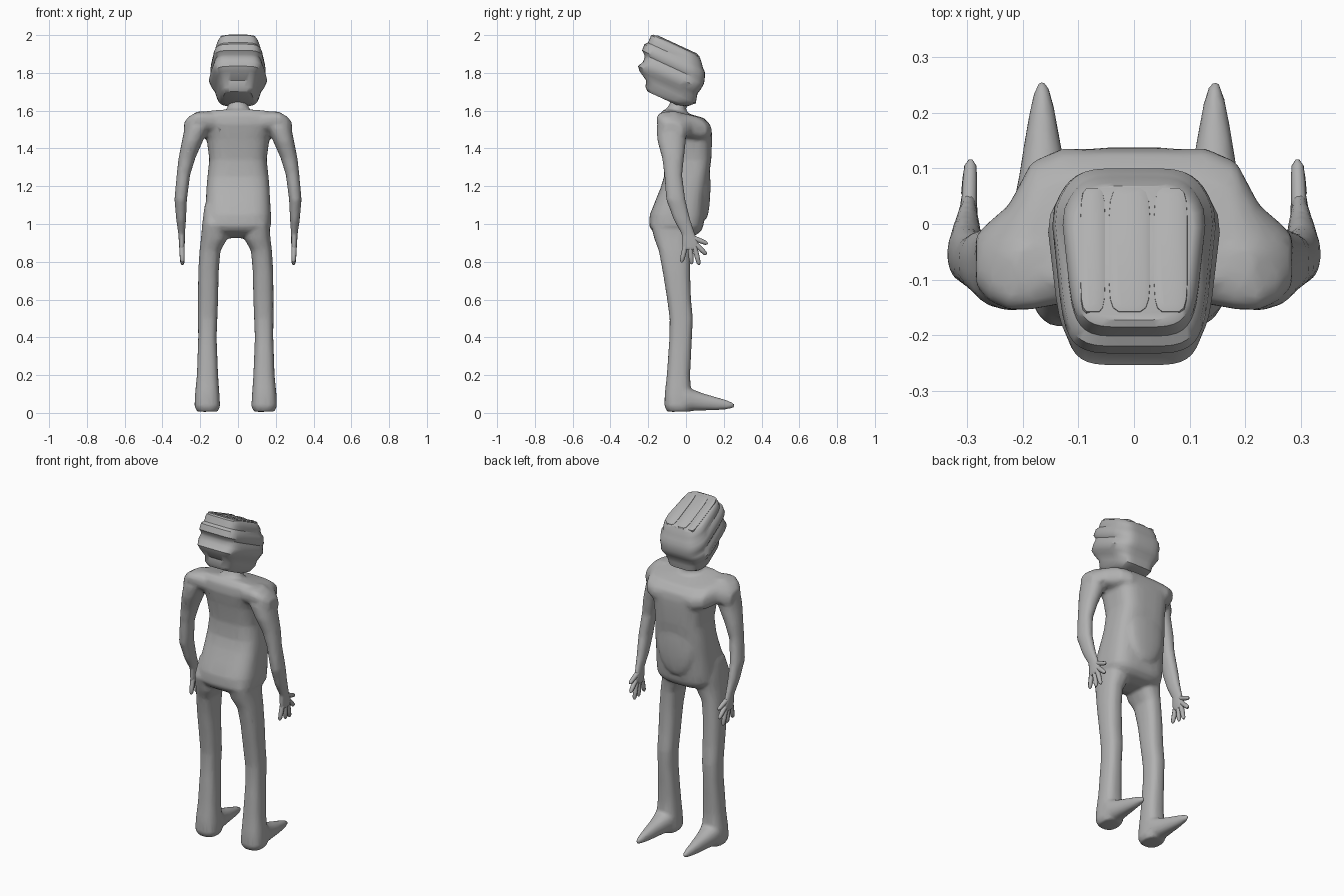
import bpy, bmesh, math
from mathutils import Vector

if "Cube" in bpy.data.objects:
    bpy.data.objects.remove(bpy.data.objects["Cube"])

grey = bpy.data.materials.new("plain grey")
grey.diffuse_color = (0.44, 0.44, 0.44, 1)
grey.use_nodes = True
grey.node_tree.nodes["Principled BSDF"].inputs["Base Color"].default_value = grey.diffuse_color


def only(obs):
    """Select just these objects."""
    bpy.ops.object.select_all(action='DESELECT')
    for ob in obs:
        ob.select_set(True)
    bpy.context.view_layer.objects.active = obs[0]


def loft(name, rings, angle=50, mirror=False, shift=0.0):
    """Skin a list of point rings, with capped ends."""
    bm = bmesh.new()
    loops = [[bm.verts.new(p) for p in ring] for ring in rings]
    n = len(loops[0])
    for a, b in zip(loops, loops[1:]):
        for i in range(n):
            bm.faces.new((a[i], a[(i + 1) % n], b[(i + 1) % n], b[i]))
    bm.faces.new(loops[0])
    bm.faces.new(loops[-1])
    bmesh.ops.recalc_face_normals(bm, faces=bm.faces)
    mesh = bpy.data.meshes.new(name)
    bm.to_mesh(mesh)
    bm.free()
    ob = bpy.data.objects.new(name, mesh)
    bpy.context.collection.objects.link(ob)
    ob.location.x = shift
    mesh.materials.append(grey)
    only([ob])
    bpy.ops.object.shade_smooth_by_angle(angle=math.radians(angle))
    if mirror:
        m = ob.modifiers.new("mirror", 'MIRROR')
        m.use_axis = (True, False, False)
    return ob


def oval(x0, x1, y0, y1, power=2.0, n=20):
    """Rounded-box outline between two x and two y limits."""
    pts = []
    for i in range(n):
        t = 2 * math.pi * (i + 0.5) / n
        c, s = math.cos(t), math.sin(t)
        pts.append(((x0 + x1) / 2 + (x1 - x0) / 2 * math.copysign(abs(c) ** (2 / power), c),
                    (y0 + y1) / 2 + (y1 - y0) / 2 * math.copysign(abs(s) ** (2 / power), s)))
    return pts


# Torso: height, half width, back, front; the shoulder top slopes down to the chest
torso = [(0.925, .06, -.09, .0), (.942, .13, -.145, .055), (.965, .16, -.18, .082),
         (.99, .175, -.196, .092), (1.05, .175, -.192, .1), (1.13, .17, -.16, .106),
         (1.19, .167, -.135, .113), (1.25, .162, -.117, .122), (1.34, .152, -.113, .134),
         (1.45, .165, -.13, .138), (1.52, .2, -.147, .138), (1.57, .21, -.142, .13),
         (1.6, .19, -.12, .095), (1.608, .08, -.10, .0)]
rings = []
for z, w, yb, yf in torso:
    slope = 0.2 * min(max((z - 1.4) / 0.15, 0), 1)
    rings.append([(x, y, z - slope * (y + .1)) for x, y in oval(-w, w, yb, yf, 3.3, 28)])
body = [loft("body", rings)]

# Belly: low oval swelling on the chest side
rings = []
for i in range(1, 10):
    t = math.pi * i / 10
    r, z = math.sin(t), 1.2 - .18 * math.cos(t)
    rings.append([(x, y, z) for x, y in oval(-.12 * r, .12 * r, .095 - .035 * r, .1 + .03 * r, 2.2, 16)])
body.append(loft("belly", rings))

# Shoulders: distance out, back, front, bottom, top
shoulder = [(.06, -.125, .135, 1.47, 1.603), (.13, -.145, .137, 1.47, 1.603),
            (.185, -.155, .112, 1.48, 1.603), (.225, -.155, .035, 1.49, 1.592),
            (.26, -.14, .005, 1.46, 1.572), (.285, -.11, -.02, 1.47, 1.545)]
body.append(loft("shoulders", [[(x, y, z - .2 * (y + .1)) for y, z in oval(a, b, c, d, 2.6, 20)]
                               for x, a, b, c, d in shoulder], mirror=True))

# Neck
body.append(loft("neck", [[(x, y, z) for x, y in oval(-w, w, yb, yf, 2, 12)] for z, w, yb, yf in
                          [(1.56, .1, -.12, .03), (1.61, .062, -.105, .0), (1.64, .05, -.085, .02),
                           (1.70, .055, -.08, .04)]]))

# Legs: height, inner, outer, back, front
leg = [(1.1, .09, .165, -.14, .0), (1.0, .05, .178, -.188, .04), (.92, .045, .185, -.168, .03),
       (.86, .08, .192, -.145, .022), (.75, .09, .199, -.124, .022), (.6, .093, .2, -.10, .027),
       (.5, .097, .2, -.087, .037), (.4, .101, .199, -.088, .032), (.2, .093, .206, -.102, .022),
       (.1, .086, .216, -.113, .027), (.035, .082, .219, -.115, .03), (.006, .095, .205, -.1, .02)]
body.append(loft("legs", [[(x, y, z) for x, y in oval(a, b, c, d, 2.6, 16)] for z, a, b, c, d in leg],
                 mirror=True, shift=-.012))

# Feet: distance forward, centre, half width, sole, top
foot = [(-.06, .15, .052, .008, .12), (.0, .152, .064, .006, .15), (.035, .153, .055, .01, .125),
        (.09, .154, .043, .012, .104), (.16, .155, .031, .014, .084), (.215, .155, .021, .018, .068),
        (.24, .155, .014, .022, .058), (.26, .155, .006, .03, .05)]
body.append(loft("feet", [[(x, y, z) for x, z in oval(c - w, c + w, a, b, 2.3, 14)]
                          for y, c, w, a, b in foot], mirror=True, shift=-.01))

# Arms and palms: height, inner, outer, back, front
arm = [(1.595, .16, .215, -.11, -.04), (1.575, .15, .25, -.14, -.02), (1.51, .15, .283, -.157, .002),
       (1.44, .185, .297, -.152, .0), (1.35, .225, .315, -.127, -.01), (1.26, .253, .325, -.115, -.02),
       (1.13, .27, .337, -.106, -.003), (1.02, .275, .327, -.065, .024), (.945, .281, .316, -.024, .05),
       (.9, .281, .313, -.027, .072), (.86, .284, .311, -.022, .068)]
body.append(loft("arms", [[(x, y, z) for x, y in oval(a, b, c, d, 2.2, 16)] for z, a, b, c, d in arm],
                 mirror=True))

# Blend the body parts into one skin
only(body)
bpy.ops.object.convert(target='MESH')
bpy.ops.object.join()
skin = bpy.context.view_layer.objects.active
m = skin.modifiers.new("blend", 'REMESH')
m.mode, m.voxel_size = 'VOXEL', 0.009
m = skin.modifiers.new("soften", 'SMOOTH')
m.factor, m.iterations = 0.5, 7
m = skin.modifiers.new("reduce", 'DECIMATE')
m.ratio = 0.2
bpy.ops.object.convert(target='MESH')
bpy.ops.object.shade_smooth()

# Head: banded block stacked along an axis that leans toward the face, narrower at both ends
front, up = Vector((0, .908, -.419)), Vector((0, .419, .908))
middle = Vector((0, -.07, 1.8))


def head_ring(v, w, u0, u1, power=5):
    ring = []
    for x, u in oval(-w, w, u0, u1, power, 36):
        s = (u1 - u) / (u1 - u0)
        taper = 1 - .22 * s - .8 * max(0, .25 - s)
        ring.append(middle + Vector((x * taper, 0, 0)) + front * u + up * v)
    return ring


head = [(-.146, .09, -.08, .09), (-.128, .112, -.10, .145), (-.095, .122, -.112, .178),
        (-.065, .135, -.165, .17), (-.045, .152, -.182, .165), (-.012, .166, -.168, .172),
        (.012, .156, -.17, .174), (.025, .15, -.178, .172), (.04, .158, -.198, .168),
        (.075, .152, -.2, .153), (.09, .138, -.187, .135), (.112, .138, -.187, .118),
        (.132, .128, -.188, .098), (.141, .115, -.178, .088)]
loft("head", [head_ring(*r) for r in head], 40)

# Hair locks: three low strips lying on top of the head
for i, (x0, x1) in enumerate([(-.098, -.05), (-.047, .031), (.034, .098)]):
    loft("hair_lock_%d" % (i + 1), [[middle + Vector((x, 0, 0)) + front * u + up * v
         for x, u in oval(x0 + e, x1 - e, -.165 + e, .085 - e, 5, 16)]
         for v, e in [(.13, 0), (.143, .002), (.147, .012)]])

# Fingers and thumb: base and tip, each as forward position and height
fingers = [(.03, .93, .115, .895), (.055, .89, .108, .838), (.045, .88, .07, .783),
           (.022, .88, .03, .787), (-.004, .88, -.024, .797)]
for i, (y0, z0, y1, z1) in enumerate(fingers):
    a, b = Vector((.297, y0, z0)), Vector((.294, y1, z1))
    across = Vector((0, z0 - z1, y1 - y0)).normalized()
    rings = []
    for t, r in [(0, .014), (.55, .013), (.88, .011), (1, .004)]:
        rings.append([a.lerp(b, t) + across * r * math.cos(k * math.tau / 8)
                      + Vector((r * math.sin(k * math.tau / 8), 0, 0)) for k in range(8)])
    loft("thumbs" if i == 0 else "fingers_%d" % i, rings, mirror=True)
